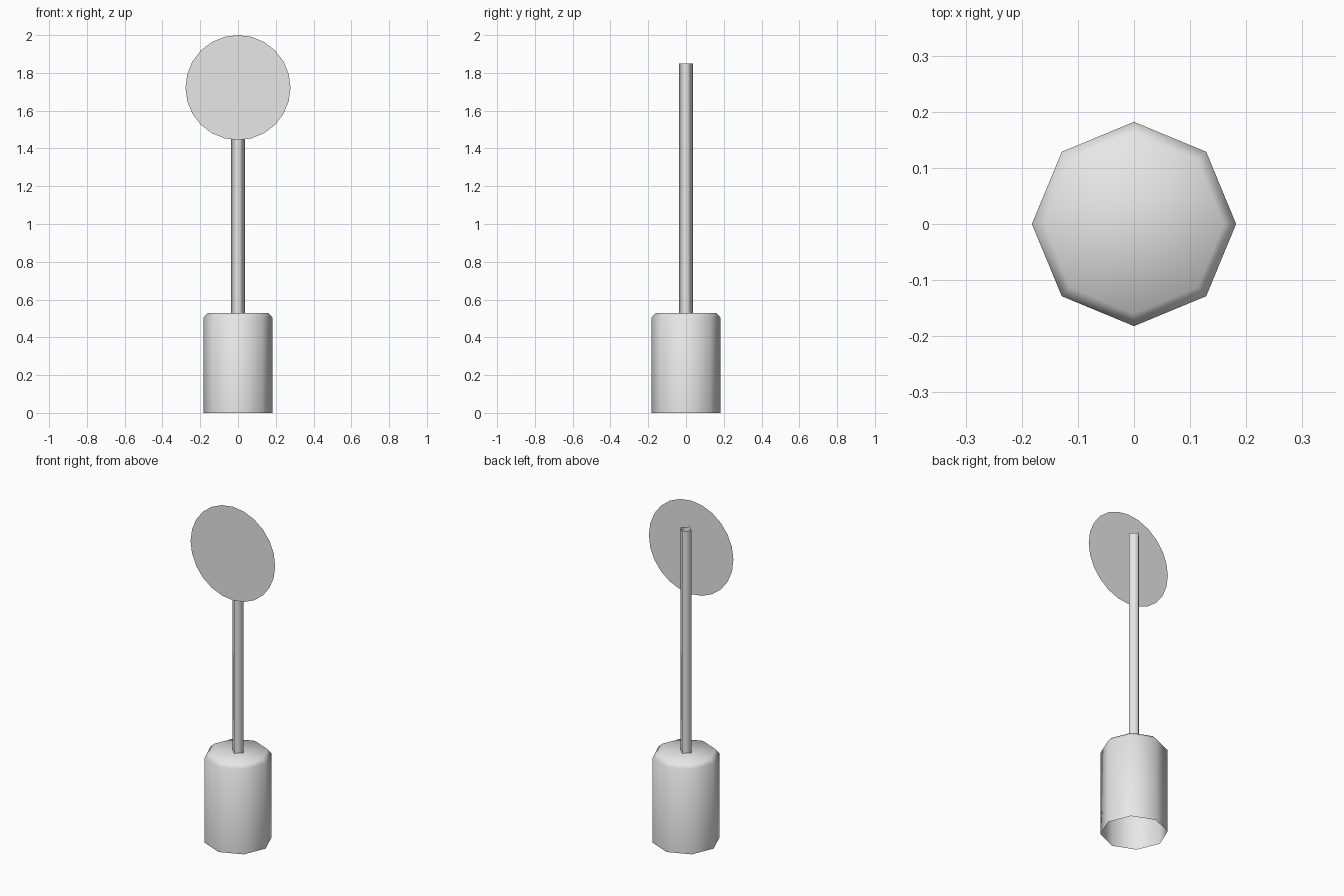
import bpy
import bmesh
from math import cos, sin, tau, pi

cube = bpy.data.objects.get("Cube")
if cube:
    bpy.data.objects.remove(cube, do_unlink=True)

grey = bpy.data.materials.new("light grey")
grey.use_nodes = True
colour = (0.8, 0.8, 0.8, 1)
grey.diffuse_color = colour
grey.node_tree.nodes["Principled BSDF"].inputs["Base Color"].default_value = colour


def finish(name, bm, smooth):
    mesh = bpy.data.meshes.new(name)
    bm.to_mesh(mesh)
    bm.free()
    for face in mesh.polygons:
        face.use_smooth = smooth
    mesh.materials.append(grey)
    obj = bpy.data.objects.new(name, mesh)
    bpy.context.collection.objects.link(obj)
    return obj


def ring_shell(name, sides, profile, cap_top):
    """Stack rings of (radius, height), open below, optionally closed on top."""
    bm = bmesh.new()
    rings = [[bm.verts.new((r * cos(tau * i / sides), r * sin(tau * i / sides), z))
              for i in range(sides)] for r, z in profile]
    for low, high in zip(rings, rings[1:]):
        for i in range(sides):
            j = (i + 1) % sides
            bm.faces.new((low[i], low[j], high[j], high[i]))
    if cap_top:
        bm.faces.new(rings[-1])
    return finish(name, bm, True)


# Weighted base: octagonal shell with a chamfered top and an open underside
ring_shell("base", 8, [(0.182, 0), (0.182, 0.505), (0.16, 0.53)], True)

# Four-sided post, an open tube
ring_shell("post", 4, [(0.036, 0.528), (0.036, 1.85)], False)

# Flat round sign facing the front
bm = bmesh.new()
radius, sides = 0.278, 24
bm.faces.new([bm.verts.new((radius * cos(tau * i / sides), 0, radius * sin(tau * i / sides)))
              for i in range(sides)])
sign = finish("sign_disc", bm, False)
sign.location = (0, -0.048, 2 - radius)
